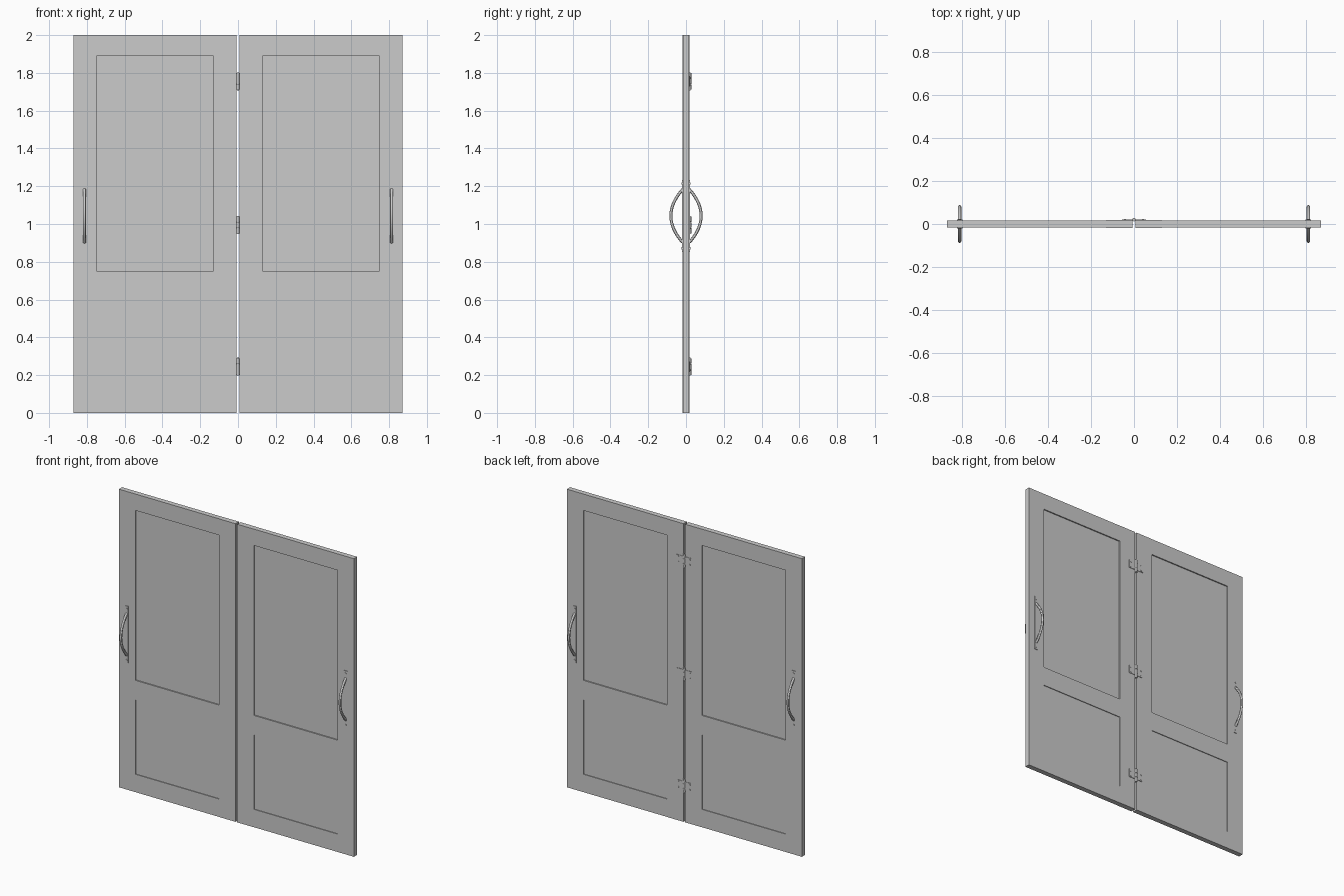
import bpy, bmesh, math
from mathutils import Matrix, Vector

if "Cube" in bpy.data.objects:
    bpy.data.objects.remove(bpy.data.objects["Cube"], do_unlink=True)

grey = bpy.data.materials.new("plain grey")
grey.use_nodes = True
GREY = (0.6, 0.6, 0.6, 1)
grey.diffuse_color = GREY
grey.node_tree.nodes["Principled BSDF"].inputs["Base Color"].default_value = GREY

HALF = 0.018      # half the door thickness
GAP, EDGE = 0.007, 0.872


def finish(name, bm, smooth=False):
    bmesh.ops.recalc_face_normals(bm, faces=bm.faces)
    mesh = bpy.data.meshes.new(name)
    bm.to_mesh(mesh)
    bm.free()
    mesh.materials.append(grey)
    obj = bpy.data.objects.new(name, mesh)
    bpy.context.collection.objects.link(obj)
    if smooth:
        bpy.ops.object.select_all(action="DESELECT")
        obj.select_set(True)
        bpy.context.view_layer.objects.active = obj
        bpy.ops.object.shade_smooth_by_angle()
    return obj


def add_box(bm, x, y, z):
    """Box from three (low, high) ranges."""
    spans = [sorted(r) for r in (x, y, z)]
    centre = Vector([(a + b) / 2 for a, b in spans])
    size = Vector([b - a for a, b in spans])
    bmesh.ops.create_cube(bm, size=1, matrix=Matrix.LocRotScale(centre, None, size))


def add_cylinder(bm, centre, radius, depth, axis="Z"):
    turn = Matrix.Rotation(math.pi / 2, 4, "X") if axis == "Y" else Matrix()
    bmesh.ops.create_cone(bm, cap_ends=True, segments=16, radius1=radius, radius2=radius,
                          depth=depth, matrix=Matrix.Translation(centre) @ turn)


# Door leaf: stiles, rails and two sunken panels
def door(side, label):
    def part(name, x0, x1, z0, z1, half):
        bm = bmesh.new()
        add_box(bm, (side * x0, side * x1), (-half, half), (z0, z1))
        finish(f"{label}_door_{name}", bm)

    inner, outer = 0.13, 0.75
    part("hinge_stile", GAP, inner, 0, 2, HALF)
    part("handle_stile", outer, EDGE, 0, 2, HALF - 0.001)
    for name, z0, z1 in (("bottom_rail", 0, 0.12), ("middle_rail", 0.62, 0.75),
                         ("top_rail", 1.89, 2)):
        part(name, inner, outer, z0, z1, HALF - 0.001)
    part("lower_panel", inner, outer, 0.12, 0.62, HALF - 0.006)
    part("upper_panel", inner, outer, 0.75, 1.89, HALF - 0.009)


# Bowed pull handle with a back plate and screws
def handle(side, face, label):
    x, mid, reach = side * 0.813, 1.043, 0.14
    bm = bmesh.new()
    add_box(bm, (x - 0.013, x + 0.013), (face * (HALF - 0.003), face * (HALF + 0.003)),
            (mid - 0.19, mid + 0.19))
    for z in (mid - 0.172, mid + 0.172):
        add_cylinder(bm, (x, face * (HALF + 0.003), z), 0.006, 0.005, "Y")
    finish(f"{label}_handle_plate", bm, True)

    bm = bmesh.new()
    rings, sides, radius = 24, 12, 0.008
    loops = []
    for i in range(rings + 1):
        u = 2 * i / rings - 1
        centre = Vector((x, face * (HALF + 0.062 * (1 - u * u)), mid + reach * u))
        tangent = Vector((0, face * -0.124 * u, reach)).normalized()
        across = Vector((1, 0, 0))
        normal = tangent.cross(across)
        loops.append([bm.verts.new(centre + radius * (math.cos(a) * across + math.sin(a) * normal))
                      for a in (2 * math.pi * k / sides for k in range(sides))])
    for low, high in zip(loops, loops[1:]):
        for k in range(sides):
            n = (k + 1) % sides
            bm.faces.new((low[k], low[n], high[n], high[k]))
    bm.faces.new(loops[0])
    bm.faces.new(loops[-1])
    finish(f"{label}_handle_grip", bm, True)


# Butt hinge on the back: two leaves, screws, three knuckles and a pin
def hinge(z, label):
    bm = bmesh.new()
    for side in (-1, 1):
        add_box(bm, (0, side * 0.055), (HALF, HALF + 0.003), (z - 0.028, z + 0.028))
        for dz in (-0.017, 0.017):
            add_cylinder(bm, (side * 0.042, HALF + 0.003, z + dz), 0.005, 0.004, "Y")
    finish(f"{label}_hinge_leaves", bm, True)
    bm = bmesh.new()
    for dz in (-0.03, 0, 0.03):
        add_cylinder(bm, (0, HALF + 0.002, z + dz), 0.008, 0.028)
    add_cylinder(bm, (0, HALF + 0.002, z), 0.005, 0.094)
    finish(f"{label}_hinge_barrel", bm, True)


for side, label in ((-1, "right"), (1, "left")):
    door(side, label)
    for face, where in ((-1, "front"), (1, "back")):
        handle(side, face, f"{label}_{where}")

for z, label in ((0.245, "lower"), (0.995, "middle"), (1.755, "upper")):
    hinge(z, label)
